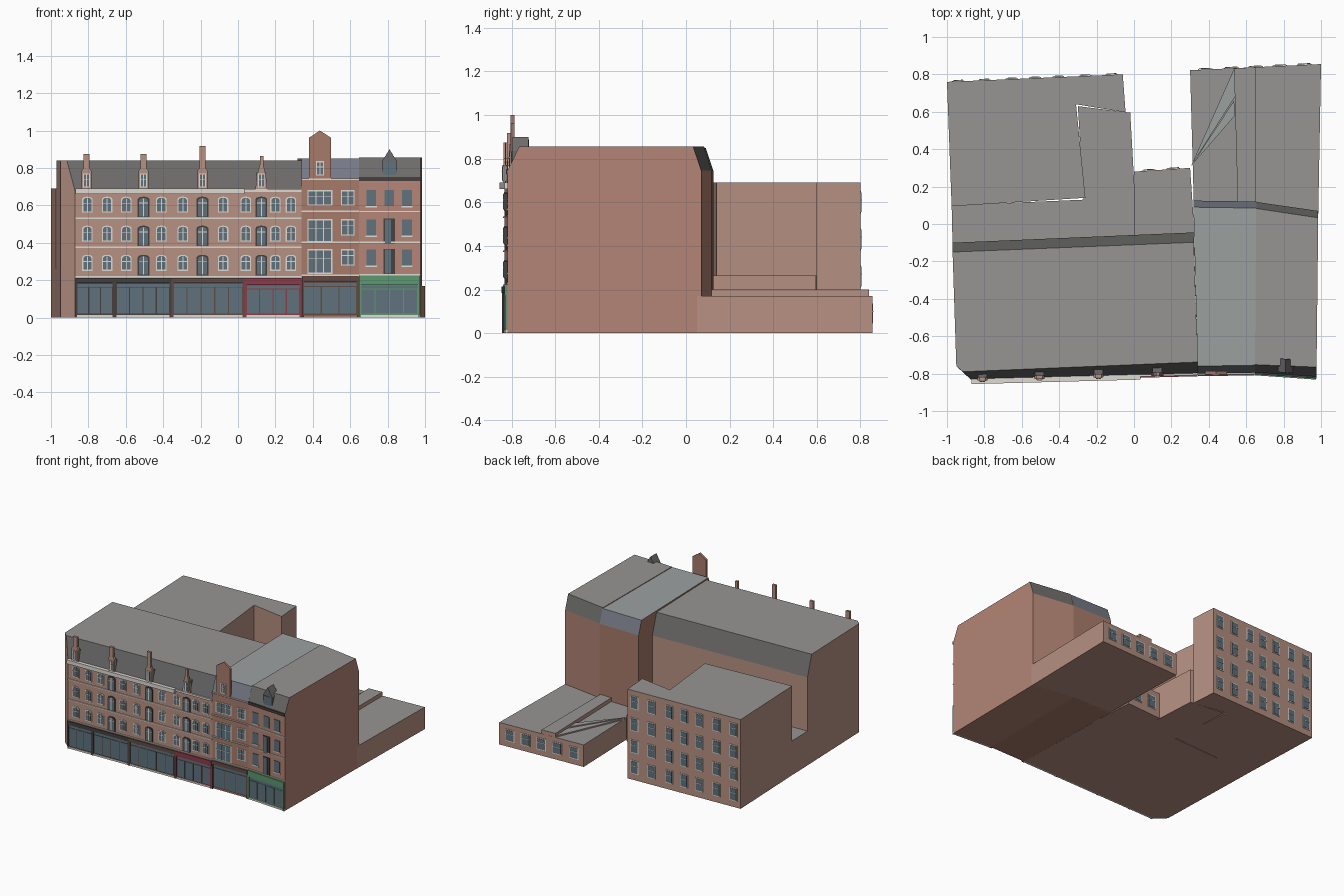
import bpy, bmesh, math

if "Cube" in bpy.data.objects:
    bpy.data.objects.remove(bpy.data.objects["Cube"])

def rgb(r, g, b):
    return tuple((c / 255) ** 2.2 for c in (r, g, b)) + (1,)

COLORS = dict(brick=rgb(182, 144, 130), brick_dark=rgb(166, 122, 106), brick_right=rgb(178, 132, 117),
              roof=rgb(150, 148, 146), roof_blue=rgb(154, 160, 159), slate=rgb(108, 107, 106),
              slate_blue=rgb(118, 122, 132), white=rgb(222, 218, 210), glass=rgb(96, 114, 124),
              dark=rgb(72, 66, 64), red=rgb(140, 62, 74), green=rgb(92, 150, 112), brown=rgb(98, 76, 70))
MATS = {}
for key, c in COLORS.items():
    MATS[key] = bpy.data.materials.new(key)
    MATS[key].diffuse_color = c

def finish(name, bm, cols):
    bmesh.ops.recalc_face_normals(bm, faces=bm.faces)
    me = bpy.data.meshes.new(name)
    bm.to_mesh(me)
    bm.free()
    for c in cols:
        me.materials.append(MATS[c])
    ob = bpy.data.objects.new(name, me)
    bpy.context.collection.objects.link(ob)
    return ob

def block(name, foot, z, wall, roof, top=None, z2=0, slopes=(), slate='slate', z0=0):
    """Prism on a footprint, optionally with a mansard lofted to a smaller top outline."""
    bm = bmesh.new()
    rings = [[bm.verts.new((x, y, z0)) for x, y in foot], [bm.verts.new((x, y, z)) for x, y in foot]]
    if top:
        rings.append([bm.verts.new((x, y, z2)) for x, y in top])
    n = len(foot)
    bm.faces.new(rings[0])
    bm.faces.new(rings[-1]).material_index = 1
    for level in range(len(rings) - 1):
        lo, hi = rings[level], rings[level + 1]
        for i in range(n):
            j = (i + 1) % n
            f = bm.faces.new((lo[i], lo[j], hi[j], hi[i]))
            f.material_index = 2 if level and i in slopes else 0
    return finish(name, bm, (wall, roof, slate))

def line(p, q):
    """Wall line in plan: gives y for x."""
    return lambda x: p[1] + (q[1] - p[1]) * (x - p[0]) / (q[0] - p[0])

def plates(name, profiles, wall, col, d1, d0=-0.004, out=-1):
    """Extrude x-z outlines out of a wall, from depth d0 to d1."""
    bm = bmesh.new()
    for prof in profiles:
        a = [bm.verts.new((x, wall(x) + out * d0, z)) for x, z in prof]
        b = [bm.verts.new((x, wall(x) + out * d1, z)) for x, z in prof]
        bm.faces.new(a)
        bm.faces.new(b)
        for i in range(len(a)):
            j = (i + 1) % len(a)
            bm.faces.new((a[i], a[j], b[j], b[i]))
    return finish(name, bm, (col,))

def rect(x0, x1, z0, z1):
    return [(x0, z0), (x1, z0), (x1, z1), (x0, z1)]

def arch(x, w, z0, z1, rise=0.014):
    pts = [(x - w / 2, z0), (x + w / 2, z0)]
    return pts + [(x + w / 2 * math.cos(math.pi * k / 6), z1 - rise + rise * math.sin(math.pi * k / 6))
                  for k in range(7)]

def grow(r, g):
    x0, x1, z0, z1 = r
    return (x0 - g, x1 + g, z0 - g, z1 + g)

def windows(name, rects, wall, frame='white', cols=2, out=-1, g=0.006):
    """Rectangular framed windows with upright bars and one crossbar."""
    plates(name + "_frames", [rect(*grow(r, g)) for r in rects], wall, frame, 0.004, out=out)
    plates(name + "_glass", [rect(*r) for r in rects], wall, 'glass', 0.006, out=out)
    bars = []
    for x0, x1, z0, z1 in rects:
        for k in range(1, cols):
            x = x0 + (x1 - x0) * k / cols
            bars.append(rect(x - 0.0025, x + 0.0025, z0, z1))
        zc = z0 + (z1 - z0) * 0.62
        bars.append(rect(x0, x1, zc - 0.002, zc + 0.002))
    plates(name + "_bars", bars, wall, frame, 0.008, out=out)

# Main building volumes
block("left_house", [(-.97, -.10), (-.95, -.76), (-.872, -.832), (.34, -.80), (.32, -.045)], .68, 'brick', 'roof',
      [(-.97, -.15), (-.95, -.76), (-.915, -.79), (.34, -.738), (.32, -.098)], .84, (2, 4))
block("middle_house", [(.34, -.80), (.647, -.795), (.655, .12), (.318, .125)], .745, 'brick_dark', 'roof_blue',
      [(.34, -.76), (.647, -.755), (.655, .085), (.318, .09)], .85, (0, 2), 'slate_blue')
block("right_house", [(.647, -.795), (.975, -.818), (.985, .07), (.653, .118)], .745, 'brick_right', 'roof',
      [(.647, -.752), (.976, -.765), (.985, .108 - .075), (.653, .083)], .855, (0, 2))

# Rear volumes
block("rear_tall_block", [(-.975, .095), (-.26, .14), (-.31, .64), (-.045, .597), (-.06, .80), (-1, .76)],
      .69, 'brick', 'roof')
block("courtyard_low_block", [(-.97, -.12), (.005, -.08), (.005, .15), (-.02, .595), (-.30, .63), (-.27, .13),
                              (-.975, .10)], .265, 'brick', 'roof')
block("rear_link", [(0, -.08), (.325, -.07), (.30, .30), (0, .28)], .20, 'brick', 'roof')
block("rear_shop_annex", [(.32, .10), (.985, .05), (1, .855), (.30, .822)], .17, 'brick', 'roof')
block("annex_roof_step", [(.555, .10), (.65, .10), (.65, .838), (.535, .832)], .20, 'brick', 'roof', z0=.165)
for i, (a, b) in enumerate([(.83, .68), (.66, .58)]):
    block("annex_roof_fan_%d" % i, [(.305, .31), (.54, b), (.535, a)], .18 + .006 * i, 'brick', 'roof_blue', z0=.165)

WL = line((-.87, -.832), (.34, -.80))
WM = line((.34, -.80), (.647, -.795))
WR = line((.647, -.795), (.975, -.818))

# Left house: arched windows, taller doors on the dormer axes
doors = [-.505, -.19, .125]
sides = [-.805, -.70, -.597, -.41, -.295, -.08, .042, .20, .283]
outer, panes, bars, door_frames = [], [], [], []
for zb in (.222, .378, .533):
    for x in sides:
        outer.append(arch(x, .056, zb + .028, zb + .114))
        panes.append(arch(x, .044, zb + .034, zb + .108))
        bars += [rect(x - .0025, x + .0025, zb + .034, zb + .105), rect(x - .022, x + .022, zb + .076, zb + .081)]
    for x in doors:
        door_frames.append(arch(x, .062, zb + .004, zb + .114))
        panes.append(arch(x, .046, zb + .008, zb + .107))
        bars += [rect(x - .0025, x + .0025, zb + .008, zb + .104), rect(x - .023, x + .023, zb + .078, zb + .082)]
plates("arched_window_frames", outer, WL, 'white', .004)
plates("balcony_door_frames", door_frames, WL, 'dark', .004)
plates("arched_window_glass", panes, WL, 'glass', .006)
plates("arched_window_bars", bars, WL, 'white', .008)
plates("left_string_courses", [rect(-.87, .34, z, z + .007) for z in (.215, .372, .528)], WL, 'white', .007)
plates("left_cornice", [rect(-.87, .035, .66, .69)], WL, 'white', .024)
plates("left_cornice_end", [rect(.035, .34, .672, .687)], WL, 'white', .008)

# Brick dormers standing on the cornice
dorm = []
for x, top in ((-.81, .875), (-.505, .875), (-.19, .918)):
    dorm.append([(x - .027, .685), (x + .027, .685), (x + .027, .785), (x + .016, .80), (x + .016, top),
                 (x - .016, top), (x - .016, .80), (x - .027, .785)])
dorm.append([(.093, .685), (.157, .685), (.15, .755), (.135, .82), (.135, .865), (.117, .865), (.117, .82), (.10, .755)])
plates("brick_dormers", dorm, WL, 'brick', .006, -.012)
plates("dormer_cheeks", [rect(x - .025, x + .025, .685, .775) for x in (-.81, -.505, -.19, .125)], WL, 'slate', 0, -.05)
windows("dormer_window", [(x - .013, x + .013, .70, .765) for x in (-.81, -.505, -.19, .125)],
        lambda x: WL(x) - .006, g=.005)

# Middle house
plates("gable_dormer", [[(.38, .74), (.496, .74), (.496, .962), (.438, 1.0), (.38, .962)]], WM, 'brick_dark', .006, -.012)
windows("gable_window", [(.422, .454, .765, .83)], lambda x: WM(x) - .006)
wide = [(.378, .498, a, b) for a, b in ((.605, .675), (.41, .52), (.24, .36))]
pair = [(.557, .617, a, b) for a, b in ((.605, .675), (.445, .52), (.285, .36))]
windows("wide_window", wide, WM, cols=3)
windows("paired_window", pair, WM)
plates("middle_string_courses", [rect(.34, .647, z, z + .008) for z in (.222, .40, .565, .735)], WM, 'white', .008)

# Right house
win = [(x - .026, x + .026, z, z + .085) for x in (.712, .903) for z in (.278, .44, .597)]
mid = [(.783, .835, z, .085 + .278 + d) for z, d in ((.235, 0), (.40, .162), (.597, .319))]
plates("right_windows", [rect(*r) for r in win + mid[2:]], WR, 'glass', .004)
plates("right_window_sills", [rect(r[0] - .004, r[1] + .004, r[2] - .008, r[2]) for r in win], WR, 'white', .007)
plates("right_door_frames", [rect(*grow(r, .004)) for r in mid[:2]], WR, 'dark', .004)
plates("right_door_glass", [rect(r[0] + .003, r[1] - .016, r[2], r[3]) for r in mid[:2]], WR, 'glass', .006)
plates("right_string_courses", [rect(.65, .975, z, z + .006) for z in (.226, .40, .565)], WR, 'white', .006)
plates("right_gutter", [rect(.647, .975, .73, .75)], WR, 'dark', .008)
plates("roof_dormer", [[(.77, .745), (.85, .745), (.85, .835), (.81, .90), (.77, .835)]], WR, 'slate', -.012, -.085)
plates("roof_dormer_window", [rect(.778, .842, .757, .832)], WR, 'glass', -.009, -.02)

# Ground floor shops
def shop(name, x0, x1, wall, col, top, n, fascia):
    plates(name + "_surround", [rect(x0, x1, .012, top)], wall, col, .004)
    plates(name + "_fascia", [rect(x0, x1, fascia, top)], wall, col, .014)
    step = (x1 - x0 - .02) / n
    plates(name + "_glass", [rect(x0 + .012 + k * step, x0 + .006 + (k + 1) * step, .022, fascia - .025)
                             for k in range(n)], wall, 'glass', .007)
    plates(name + "_transom_glass", [rect(x0 + .012, x1 - .012, fascia - .02, fascia - .004)], wall, 'glass', .007)
    plates(name + "_piers", [rect(x0, x0 + .01, 0, top), rect(x1 - .01, x1, 0, top)], wall, col, .012)

shop("shop_a", -.87, -.66, WL, 'dark', .213, 3, .185)
shop("shop_b", -.66, -.355, WL, 'dark', .213, 4, .185)
shop("shop_c", -.355, .035, WL, 'brown', .213, 5, .185)
shop("shop_red", .035, .34, WL, 'red', .213, 4, .175)
shop("shop_d", .342, .645, WM, 'brown', .22, 3, .19)
shop("shop_green", .648, .972, WR, 'green', .224, 4, .175)
plates("shop_plinths", [rect(-.87, .34, 0, .014)], WL, 'white', .009)
plates("shop_plinths_right", [rect(.65, .975, 0, .014)], WR, 'white', .009)

# Rear windows
WB = line((-1, .76), (-.06, .80))
windows("rear_window", [(x - .026, x + .026, z, z + .09) for z in (.055, .215, .385, .555)
                        for x in (-.94, -.80, -.655, -.53, -.405, -.26, -.12)], WB, cols=1, out=1)
WA = line((.30, .822), (1, .855))
windows("annex_window", [(x - .033, x + .033, .05, .13) for x in (.38, .52, .65, .78, .91)], WA, cols=1, out=1)
windows("link_window", [(x - .03, x + .03, .06, .15) for x in (.08, .21)], line((0, .28), (.30, .30)), cols=1, out=1)

for m in bpy.data.materials:
    if m.users and not m.is_grease_pencil:
        m.use_nodes = True
        m.node_tree.nodes["Principled BSDF"].inputs["Base Color"].default_value = m.diffuse_color
